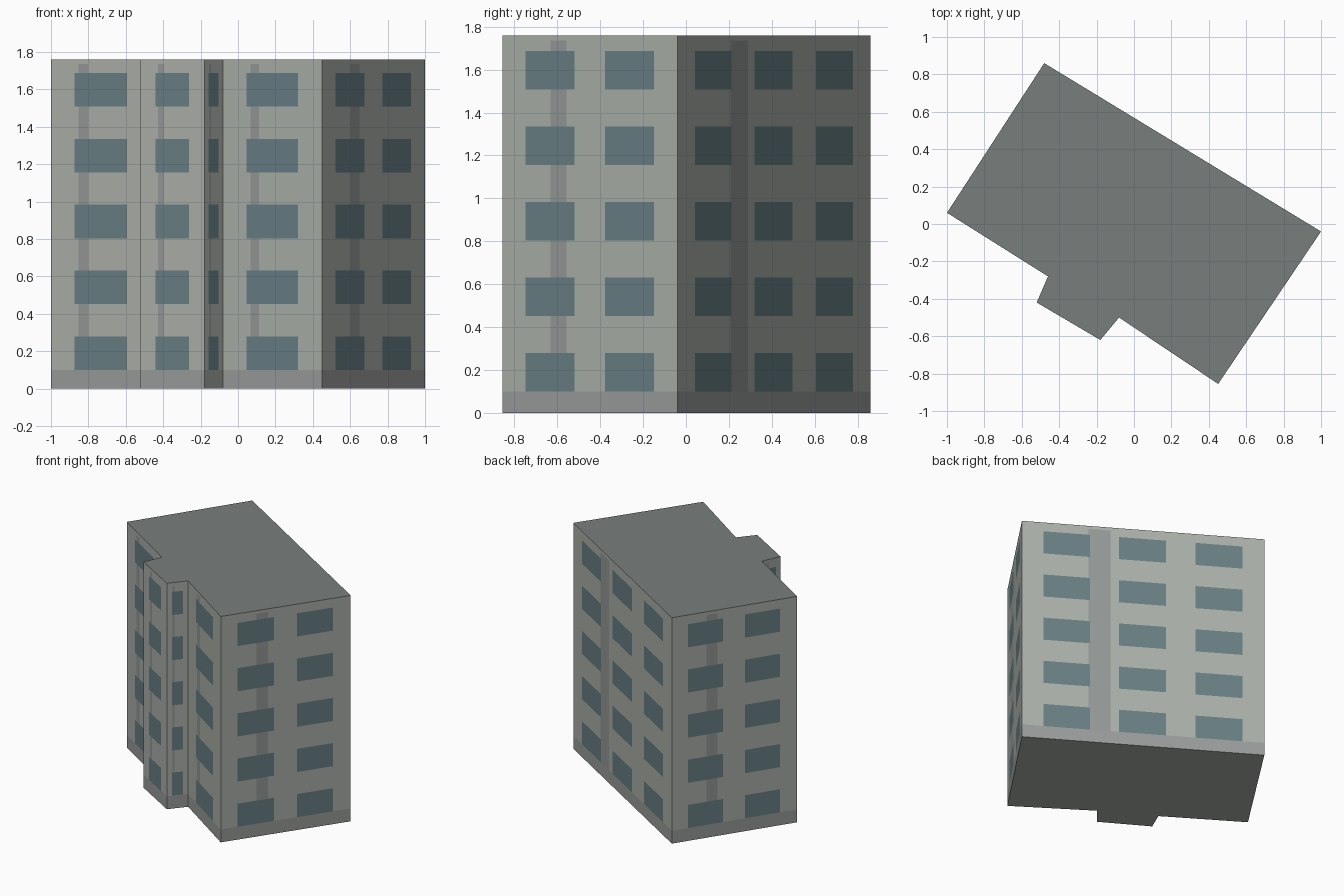
import bpy, bmesh
from mathutils import Vector

if "Cube" in bpy.data.objects:
    bpy.data.objects.remove(bpy.data.objects["Cube"])

HEIGHT, PLINTH, STRIP_TOP = 1.76, 0.10, 1.735
FLOORS, PITCH, WIN_H = 5, 0.352, 0.18

# footprint corners, counter-clockwise, with the window layout of the wall that starts there
FOOTPRINT = [(-1.0, 0.06, 1), (-0.46, -0.28, 1), (-0.52, -0.42, 1), (-0.18, -0.62, 1),
             (-0.08, -0.50, 1), (0.45, -0.855, 2), (1.0, -0.04, 3), (-0.48, 0.86, 2)]
LAYOUTS = {1: [(0.235, 0.755)],
           2: [(0.13, 0.41), (0.585, 0.865)],
           3: [(0.09, 0.28), (0.40, 0.595), (0.717, 0.91)]}
STRIP = (0.275, 0.365)
ROWS = [(PLINTH + i * PITCH, PLINTH + i * PITCH + WIN_H) for i in range(FLOORS)]


def material(name, rgb):
    m = bpy.data.materials.new(name)
    m.diffuse_color = (*rgb, 1)
    m.use_nodes = True
    m.node_tree.nodes["Principled BSDF"].inputs["Base Color"].default_value = m.diffuse_color
    return m


PLASTER = material("plaster", (0.41, 0.435, 0.40))
GLASS = material("glass", (0.14, 0.215, 0.235))
STRIP_MAT = material("strip", (0.30, 0.32, 0.31))
PLINTH_MAT = material("plinth", (0.32, 0.335, 0.325))
ROOFING = material("roofing", (0.19, 0.21, 0.20))


def finish(bm, name, mats):
    me = bpy.data.meshes.new(name)
    bm.to_mesh(me)
    bm.free()
    for m in mats:
        me.materials.append(m)
    ob = bpy.data.objects.new(name, me)
    bpy.context.collection.objects.link(ob)
    return ob


def inside(v, spans):
    return any(a < v < b for a, b in spans)


def cell_material(u, z, windows):
    if z < PLINTH:
        return 3
    if inside(z, ROWS) and inside(u, windows):
        return 1
    if STRIP[0] < u < STRIP[1] and z < STRIP_TOP:
        return 2
    return 0


# outer walls: each one is a grid cut along windows, downpipe strip and plinth
bm = bmesh.new()
zs = sorted({0, HEIGHT, STRIP_TOP, *(round(z, 4) for row in ROWS for z in row)})
for i, (x, y, count) in enumerate(FOOTPRINT):
    nx, ny, _ = FOOTPRINT[(i + 1) % len(FOOTPRINT)]
    a, b = Vector((x, y, 0)), Vector((nx, ny, 0))
    windows = LAYOUTS[count]
    us = sorted({0, 1, *STRIP, *(u for w in windows for u in w)})
    grid = [[bm.verts.new(a.lerp(b, u) + Vector((0, 0, z))) for u in us] for z in zs]
    for r in range(len(zs) - 1):
        for c in range(len(us) - 1):
            f = bm.faces.new((grid[r][c], grid[r][c + 1], grid[r + 1][c + 1], grid[r + 1][c]))
            f.material_index = cell_material((us[c] + us[c + 1]) / 2,
                                             (zs[r] + zs[r + 1]) / 2, windows)
bmesh.ops.remove_doubles(bm, verts=bm.verts, dist=1e-5)
finish(bm, "outer_walls", [PLASTER, GLASS, STRIP_MAT, PLINTH_MAT])

# flat roof and underside
for name, z, mat in (("roof", HEIGHT, ROOFING), ("underside", 0, PLASTER)):
    bm = bmesh.new()
    face = bm.faces.new([bm.verts.new((x, y, z)) for x, y, _ in FOOTPRINT])
    if z == 0:
        face.normal_flip()
    finish(bm, name, [mat])
